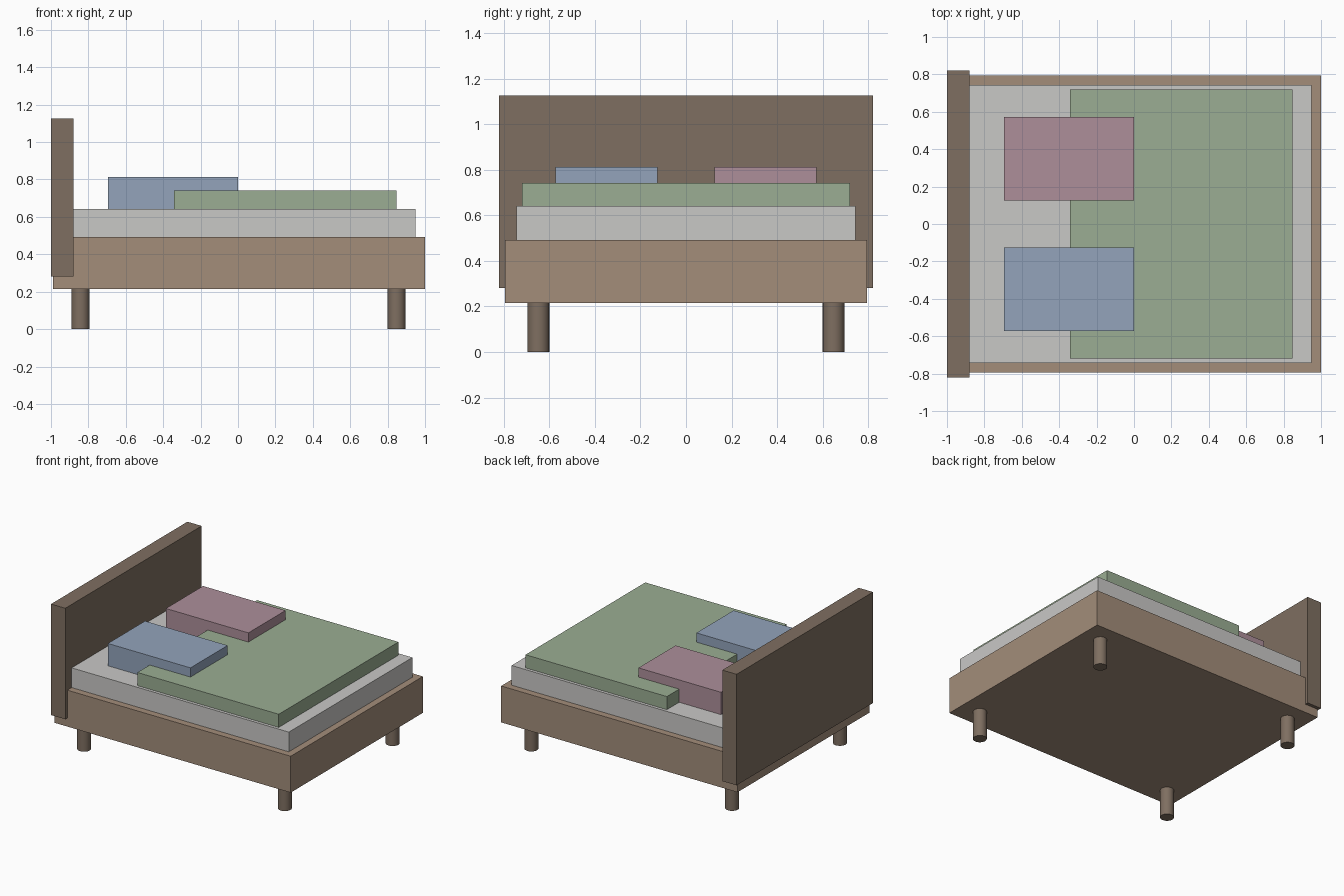
import bpy
import bmesh
from mathutils import Matrix, Vector

if "Cube" in bpy.data.objects:
    bpy.data.objects.remove(bpy.data.objects["Cube"])


def material(name, rgb):
    """Flat colour given as 0-255 display values, stored as linear."""
    lin = [((c / 255 + 0.055) / 1.055) ** 2.4 for c in rgb]
    m = bpy.data.materials.new(name)
    m.diffuse_color = (*lin, 1)
    m.use_nodes = True
    m.node_tree.nodes["Principled BSDF"].inputs["Base Color"].default_value = m.diffuse_color
    return m


oak = material("light_wood", (163, 141, 122))
walnut = material("dark_wood", (127, 111, 97))
linen = material("white_linen", (201, 200, 198))
green = material("sage_green", (155, 174, 147))
blue = material("dusty_blue", (147, 164, 187))
pink = material("dusty_pink", (173, 143, 154))


def finish(name, bm, mat):
    mesh = bpy.data.meshes.new(name)
    bm.to_mesh(mesh)
    bm.free()
    mesh.materials.append(mat)
    ob = bpy.data.objects.new(name, mesh)
    bpy.context.collection.objects.link(ob)
    return ob


def box(name, x, y, z, mat):
    """Box from (min, max) ranges on each axis."""
    bm = bmesh.new()
    centre = Vector([(r[0] + r[1]) / 2 for r in (x, y, z)])
    size = Vector([r[1] - r[0] for r in (x, y, z)])
    bmesh.ops.create_cube(bm, size=1, matrix=Matrix.Translation(centre) @ Matrix.Diagonal(size).to_4x4())
    return finish(name, bm, mat)


def leg(name, x, y, height, mat):
    bm = bmesh.new()
    bmesh.ops.create_cone(bm, cap_ends=True, segments=24, radius1=0.048, radius2=0.048,
                          depth=height, matrix=Matrix.Translation((x, y, height / 2)))
    bm.normal_update()
    # Smooth sides, flat caps
    for f in bm.faces:
        f.smooth = abs(f.normal.z) < 0.5
    for e in bm.edges:
        e.smooth = all(f.smooth for f in e.link_faces)
    return finish(name, bm, mat)


# Wooden base and headboard
box("bed_frame", (-0.99, 1.0), (-0.795, 0.795), (0.215, 0.492), oak)
box("headboard", (-1.0, -0.88), (-0.82, 0.82), (0.28, 1.125), walnut)

# Bedding
box("mattress", (-0.94, 0.948), (-0.743, 0.743), (0.492, 0.642), linen)
box("blanket", (-0.343, 0.847), (-0.72, 0.72), (0.642, 0.742), green)

# Pillows, one on each side
for side, mat, label in ((-1, blue, "front"), (1, pink, "back")):
    ys = sorted((side * 0.125, side * 0.572))
    box(label + "_pillow", (-0.695, 0.0), ys, (0.642, 0.812), mat)

# Round legs
for x, end in ((-0.842, "head"), (0.848, "foot")):
    for y, label in ((-0.648, "front"), (0.648, "back")):
        leg(f"{end}_{label}_leg", x, y, 0.217, walnut)
